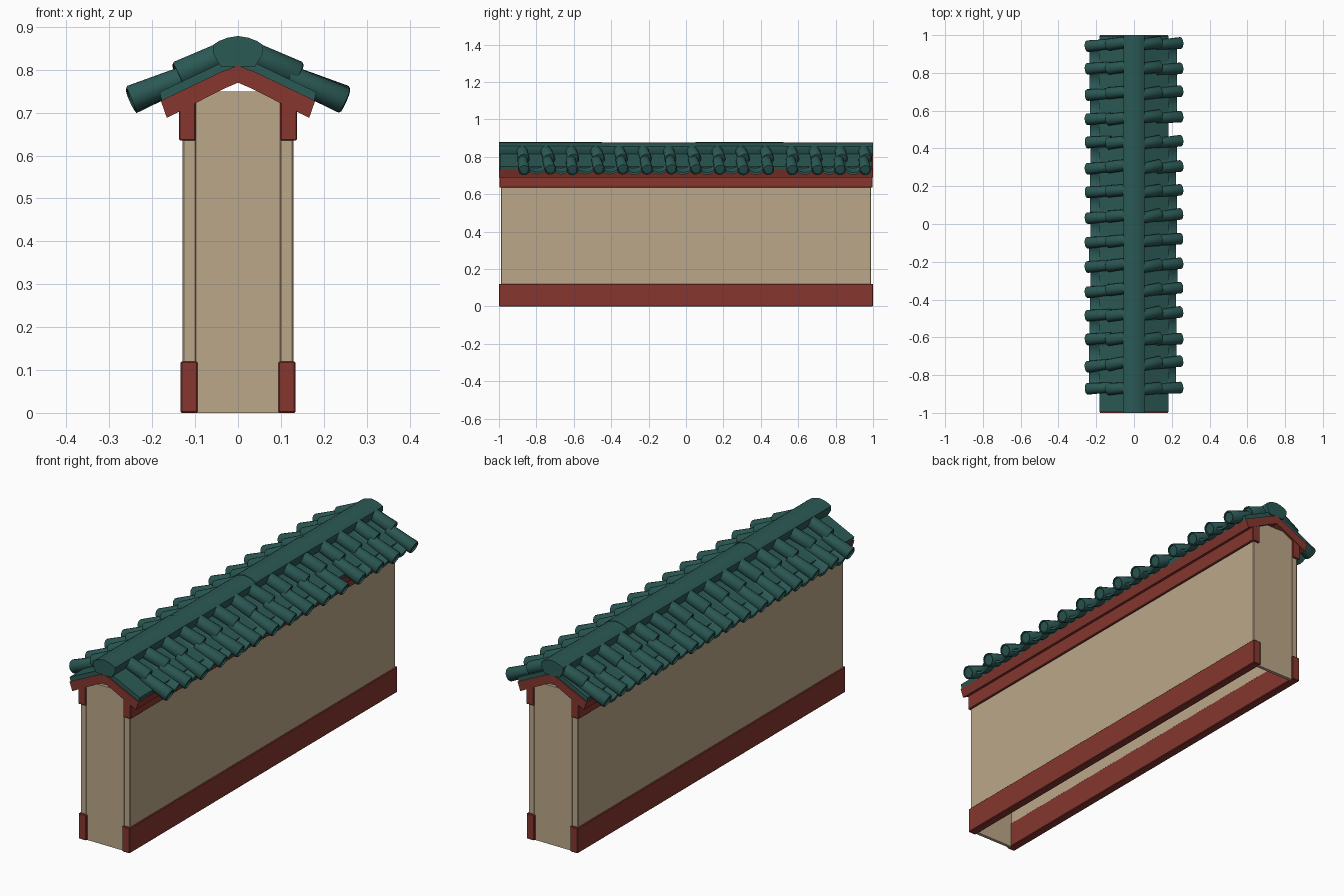
import bpy, bmesh, math, random
from mathutils import Vector, Matrix

if "Cube" in bpy.data.objects:
    bpy.data.objects.remove(bpy.data.objects["Cube"])

random.seed(4)

def material(name, col):
    m = bpy.data.materials.new(name)
    m.diffuse_color = (*col, 1)
    m.use_nodes = True
    m.node_tree.nodes["Principled BSDF"].inputs["Base Color"].default_value = m.diffuse_color
    return m

PLASTER = material("beige_plaster", (0.50, 0.39, 0.25))
RED = material("red_trim", (0.24, 0.037, 0.028))
GREEN = material("green_tile", (0.024, 0.10, 0.09))

def finish(bm, name, mat, angle=40):
    bmesh.ops.recalc_face_normals(bm, faces=bm.faces)
    me = bpy.data.meshes.new(name)
    bm.to_mesh(me)
    bm.free()
    me.materials.append(mat)
    ob = bpy.data.objects.new(name, me)
    bpy.context.collection.objects.link(ob)
    bpy.ops.object.select_all(action='DESELECT')
    ob.select_set(True)
    bpy.context.view_layer.objects.active = ob
    bpy.ops.object.shade_smooth_by_angle(angle=math.radians(angle))
    return ob

def loft(bm, rings):
    """Skin closed rings of points and cap both ends."""
    vs = [[bm.verts.new(p) for p in r] for r in rings]
    n = len(vs[0])
    for a, b in zip(vs, vs[1:]):
        for i in range(n):
            bm.faces.new((a[i], a[(i + 1) % n], b[(i + 1) % n], b[i]))
    bm.faces.new(vs[0])
    bm.faces.new(vs[-1])

def box(name, mat, x0, x1, y0, y1, z0, z1, bevel=0.0):
    bm = bmesh.new()
    loft(bm, [[(x0, y, z0), (x1, y, z0), (x1, y, z1), (x0, y, z1)] for y in (y0, y1)])
    if bevel:
        bmesh.ops.bevel(bm, geom=bm.edges[:], offset=bevel, segments=1, affect='EDGES')
    return finish(bm, name, mat, 30)

def prism(name, mat, prof, y0, y1, angle=30):
    bm = bmesh.new()
    loft(bm, [[(x, y, z) for x, z in prof] for y in (y0, y1)])
    return finish(bm, name, mat, angle)

# walls, base bands and top beams on both long sides
for s, side in ((1, "right"), (-1, "left")):
    def pair(a, b):
        return sorted((s * a, s * b))
    box("wall_" + side, PLASTER, *pair(0.097, 0.129), -0.99, 0.99, 0.02, 0.70, 0.003)
    box("base_band_" + side, RED, *pair(0.094, 0.134), -1, 1, 0, 0.12, 0.003)
    box("top_beam_" + side, RED, *pair(0.098, 0.138), -0.998, 0.998, 0.635, 0.725, 0.003)

# end panels closing the hollow wall
box("front_end_panel", PLASTER, -0.098, 0.098, -0.99, -0.975, 0, 0.75)
box("back_end_panel", PLASTER, -0.098, 0.098, 0.975, 0.99, 0, 0.75)

# red roof board and the green sheet on it
prism("roof_board", RED, [(0, 0.81), (0.04, 0.795), (0.18, 0.728), (0.166, 0.688), (0.035, 0.755),
                          (0, 0.77), (-0.035, 0.755), (-0.166, 0.688), (-0.18, 0.728), (-0.04, 0.795)], -1, 1)
prism("roof_sheet", GREEN, [(0, 0.835), (0.183, 0.748), (0.178, 0.729), (0, 0.809),
                            (-0.178, 0.729), (-0.183, 0.748)], -0.995, 0.995)

# ridge tiles in overlapping pieces
ridge = [(0.04, 0.808), (0.058, 0.838), (0.058, 0.858), (0.045, 0.867), (0.024, 0.875), (0, 0.879)]
ridge = ridge + [(-x, z) for x, z in ridge[-2::-1]]
cuts = [-1, -0.45, 0.05, 0.52, 1]
for i in range(4):
    k = 1 - 0.02 * (i % 2)
    prism("ridge_tile_%d" % (i + 1), GREEN, [(x * k, z - (1 - k) * 0.1) for x, z in ridge],
          cuts[i], cuts[i + 1], 50)

def tube(bm, a, b, r0, r1, n=16):
    """Round tile from a to b with a recessed outer end."""
    a, b = Vector(a), Vector(b)
    d = (b - a).normalized()
    u = d.cross(Vector((0, 1, 0))).normalized()
    v = d.cross(u)
    def ring(c, r):
        return [c + r * (math.cos(t) * u + math.sin(t) * v)
                for t in (2 * math.pi * i / n for i in range(n))]
    loft(bm, [ring(a, r0), ring(b - d * 0.004, r1), ring(b, r1 - 0.003),
              ring(b, r1 - 0.007), ring(b - d * 0.006, r1 - 0.008)])

# barrel tiles in two courses, pan tiles between them
for s, side in ((1, "right"), (-1, "left")):
    upper, lower, pans = bmesh.new(), bmesh.new(), bmesh.new()
    for i in range(15):
        y = -0.87 + 0.1303 * i
        j = random.uniform(-0.005, 0.005)
        t = random.uniform(0.005, 0.012) * s
        tube(upper, (s * 0.03, y - t + j, 0.838), (s * 0.14, y + t + j, 0.788), 0.029, 0.032)
        j = random.uniform(-0.006, 0.006)
        tube(lower, (s * 0.12, y - t * 0.5 + j, 0.785),
             (s * 0.25, y + t + j, 0.73 + random.uniform(-0.003, 0.003)), 0.026, 0.031)
        # concave pan section
        if i == 14 or (s == 1 and i == 10):
            continue
        xo = (0.226 if s == 1 else 0.234) + random.uniform(-0.004, 0.004)
        arc = [(-0.054 + 0.018 * q, 0.026 * ((q - 3) / 3) ** 2) for q in range(7)]
        sec = arc + [(p, h + 0.012) for p, h in reversed(arc)]
        yc = y + 0.065
        loft(pans, [[(s * x, yc + p + dy, 0.812 - 0.475 * x + h) for p, h in sec]
                    for x, dy in ((0.03, -0.004 * s), (xo, 0.006 * s))])
    finish(upper, "upper_barrel_tiles_" + side, GREEN)
    finish(lower, "lower_barrel_tiles_" + side, GREEN)
    finish(pans, "pan_tiles_" + side, GREEN)
